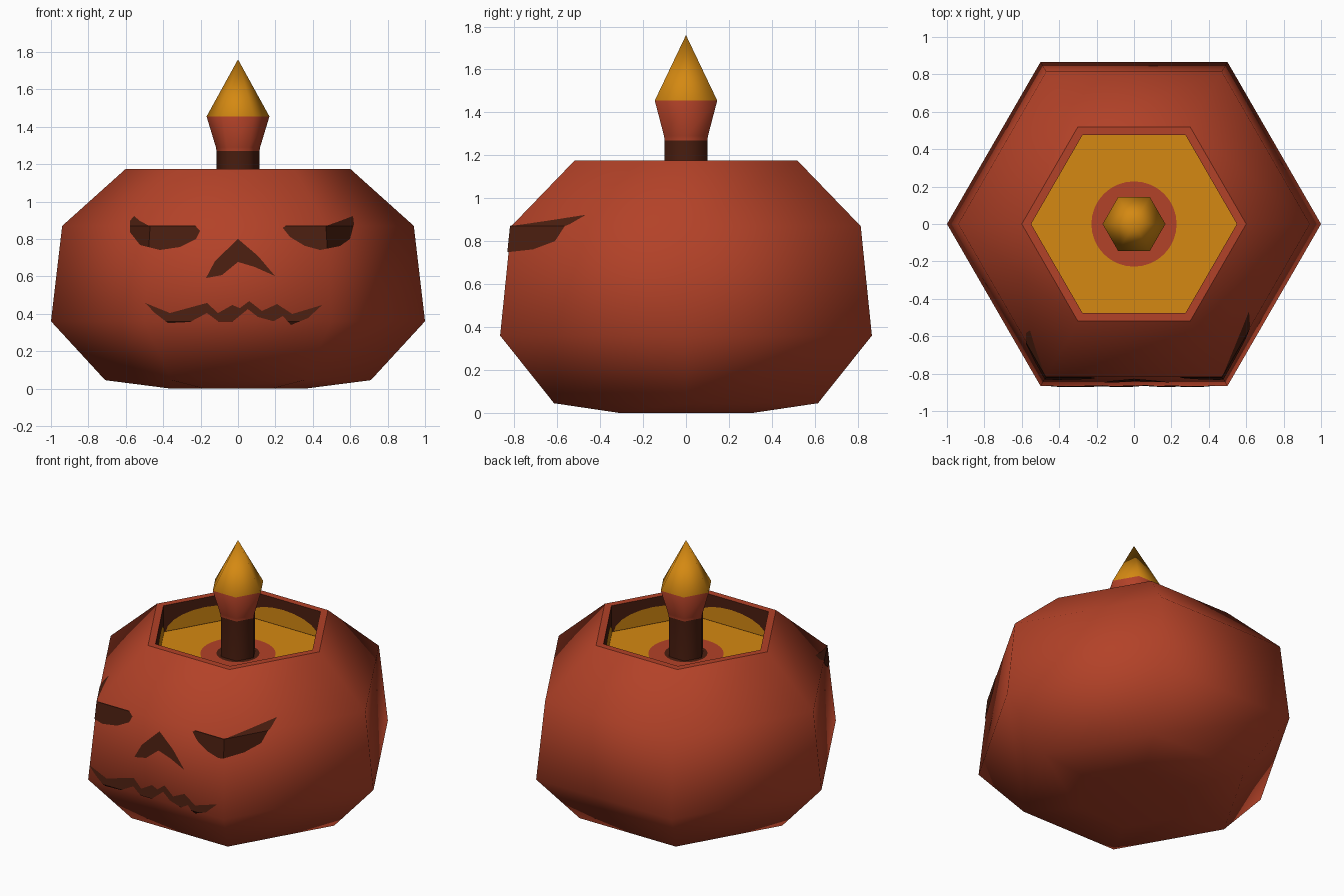
import bpy, bmesh, math
from mathutils import Vector

if "Cube" in bpy.data.objects:
    bpy.data.objects.remove(bpy.data.objects["Cube"])

def material(name, rgb):
    m = bpy.data.materials.new(name)
    m.diffuse_color = (*rgb, 1)
    m.use_nodes = True
    m.node_tree.nodes["Principled BSDF"].inputs["Base Color"].default_value = m.diffuse_color
    return m

RED = material("burnt orange", (0.45, 0.054, 0.021))
GOLD = material("golden yellow", (0.66, 0.25, 0.006))
BROWN = material("dark brown", (0.07, 0.013, 0.005))

def finish(name, bm, mats, smooth=False, recalc=True):
    if recalc:
        bmesh.ops.recalc_face_normals(bm, faces=bm.faces)
    me = bpy.data.meshes.new(name)
    for f in bm.faces:
        f.smooth = smooth
    bm.to_mesh(me)
    bm.free()
    for m in mats:
        me.materials.append(m)
    ob = bpy.data.objects.new(name, me)
    bpy.context.collection.objects.link(ob)
    return ob

def lathe(profile, sides=6, cap_start=False, cap_end=False, mats=None):
    """Stack of rings; mats gives a material index per band. Radius 0 makes a tip."""
    bm = bmesh.new()
    rings = []
    for r, z in profile:
        n = sides if r > 0 else 1
        rings.append([bm.verts.new((r * math.cos(i * math.tau / sides),
                                    r * math.sin(i * math.tau / sides), z)) for i in range(n)])
    for k, (a, b) in enumerate(zip(rings, rings[1:])):
        for i in range(sides):
            j = (i + 1) % sides
            f = bm.faces.new((a[i], a[j], b[0]) if len(b) == 1 else (a[i], a[j], b[j], b[i]))
            f.material_index = mats[k] if mats else 0
    if cap_start:
        bm.faces.new(rings[0][::-1])
    if cap_end:
        bm.faces.new(rings[-1]).material_index = mats[-1] if mats else 0
    return bm

# Pumpkin shell
SHELL = [(0.36, 0.0), (0.71, 0.045), (1.0, 0.36), (0.94, 0.87), (0.60, 1.175)]
finish("pumpkin_shell", lathe(SHELL, cap_start=True), [RED], smooth=True)

# Rim, inner wall and floor of the opening
FLOOR, INNER, TOP = 1.0, 0.55, 1.175
finish("opening_rim", lathe([(0.60, TOP), (INNER, TOP), (INNER, FLOOR)], cap_end=True, mats=[0, 1, 2]),
       [RED, BROWN, GOLD], recalc=False)

# Glowing arches on the inner walls
bm = bmesh.new()
apothem = INNER * math.cos(math.pi / 6) - 0.004
for k in range(6):
    a = math.radians(30 + 60 * k)
    out, side = Vector((math.cos(a), math.sin(a), 0)), Vector((-math.sin(a), math.cos(a), 0))
    pts = []
    for i in range(11):
        t = math.pi * i / 10
        p = out * apothem + side * (0.26 * math.cos(t))
        pts.append(bm.verts.new((p.x, p.y, FLOOR + 0.004 + 0.11 * math.sin(t))))
    f = bm.faces.new(pts)
    f.normal_update()
    if f.normal.dot(out) > 0:
        f.normal_flip()
finish("wall_glow", bm, [GOLD], recalc=False)

# Coloured rings around the foot of the stem
for name, r, z, m in (("floor_ring", 0.228, FLOOR + 0.003, RED), ("stem_foot", 0.13, FLOOR + 0.006, BROWN)):
    bm = bmesh.new()
    bmesh.ops.create_circle(bm, cap_ends=True, segments=32, radius=r)
    bmesh.ops.translate(bm, verts=bm.verts, vec=(0, 0, z))
    for f in bm.faces:
        f.normal_update()
        if f.normal.z < 0:
            f.normal_flip()
    finish(name, bm, [m], recalc=False)

# Stem with flared flame
finish("flame_stem", lathe([(0.115, FLOOR), (0.115, 1.27), (0.118, 1.29), (0.168, 1.455), (0, 1.76)],
                           mats=[0, 1, 1, 2]), [BROWN, RED, GOLD], smooth=True)

# Carved face: front-view outlines laid onto the shell panels
def shell_radius(z):
    for (r0, z0), (r1, z1) in zip(SHELL, SHELL[1:]):
        if z <= z1:
            return r0 + (r1 - r0) * (z - z0) / (z1 - z0)
    return SHELL[-1][0]

def carve(name, outline):
    bm = bmesh.new()
    face = bm.faces.new([bm.verts.new((x, 0, z)) for x, z in outline])
    bmesh.ops.triangulate(bm, faces=[face])

    def split(co, no):
        bmesh.ops.bisect_plane(bm, geom=bm.verts[:] + bm.edges[:] + bm.faces[:],
                               plane_co=co, plane_no=no, dist=1e-5)
    for (r0, z0), (r1, z1) in zip(SHELL[1:], SHELL[2:]):
        split((0, 0, z1), (0, 0, 1))
        for s in (-1, 1):
            split((s * r0 / 2, 0, z0), (z1 - z0, 0, -s * (r1 - r0) / 2))
    for v in bm.verts:
        r, x = shell_radius(v.co.z), abs(v.co.x)
        v.co.y = -min(r * math.sqrt(0.75), (r - x) * math.sqrt(3)) - 0.006
    for f in bm.faces:
        f.normal_update()
        if f.normal.y > 0:
            f.normal_flip()
    finish(name, bm, [BROWN], recalc=False)

carve("left_eye", [(-.556, .923), (-.578, .896), (-.578, .837), (-.524, .768), (-.417, .741), (-.31, .757),
                   (-.225, .80), (-.203, .843), (-.23, .873), (-.48, .873), (-.524, .896)])
carve("right_eye", [(.615, .923), (.62, .88), (.599, .80), (.545, .762), (.439, .741), (.358, .763),
                    (.278, .811), (.24, .859), (.257, .873), (.48, .873), (.545, .896)])
carve("nose", [(0, .80), (.107, .709), (.198, .602), (.09, .65), (0, .677), (-.086, .607),
               (-.171, .591), (-.123, .682)])
carve("mouth", [(-.497, .458), (-.364, .404), (-.246, .436), (-.166, .458), (-.107, .404), (-.03, .447),
                (.01, .43), (.06, .468), (.128, .415), (.209, .452), (.29, .399), (.45, .447),
                (.374, .377), (.283, .34), (.24, .388), (.19, .36), (.107, .383), (.053, .425),
                (-.027, .36), (-.107, .36), (-.166, .404), (-.257, .356), (-.374, .35), (-.444, .404)])
